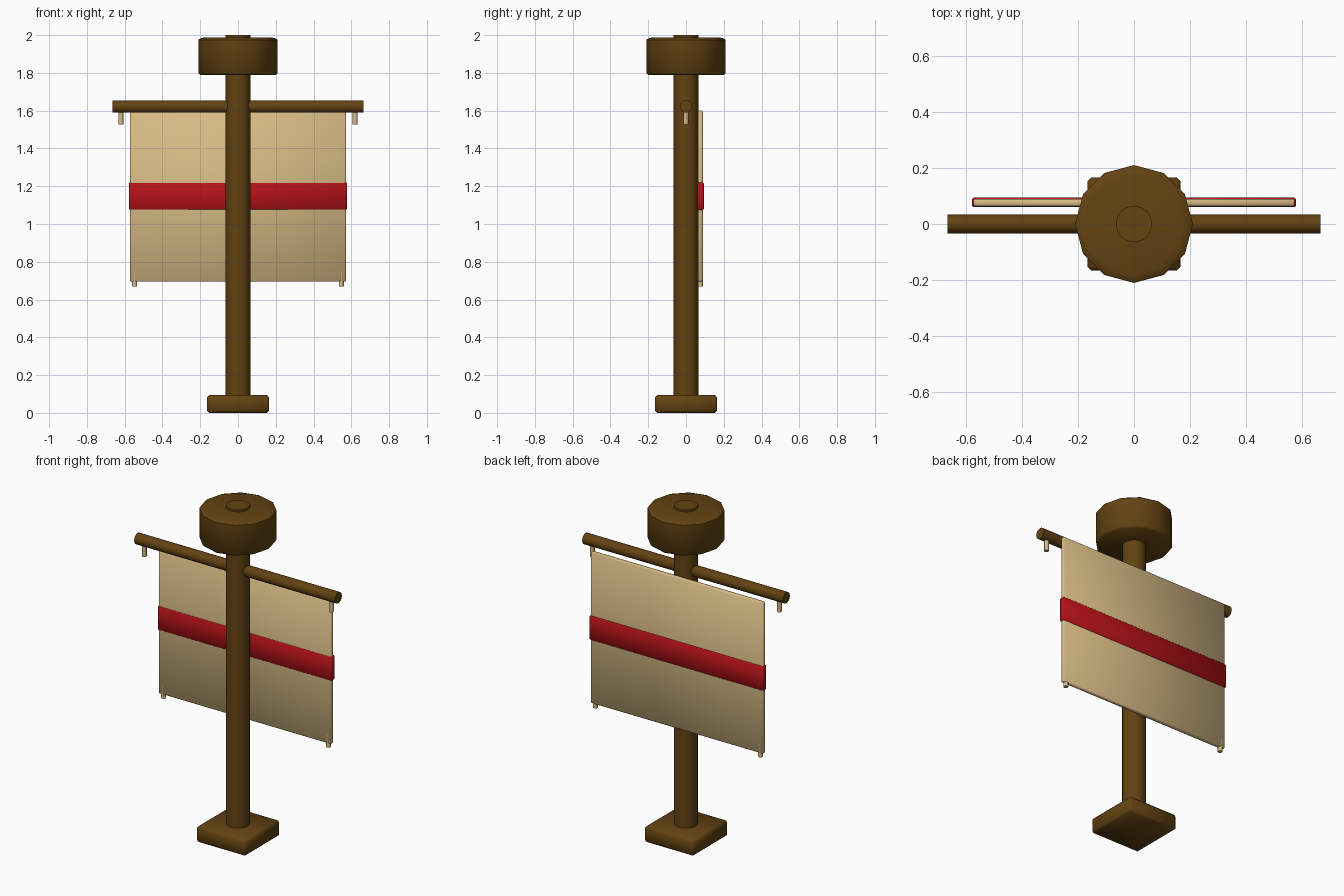
import bpy, bmesh, math
from mathutils import Matrix

if "Cube" in bpy.data.objects:
    bpy.data.objects.remove(bpy.data.objects["Cube"])


def material(name, rgb):
    m = bpy.data.materials.new(name)
    m.diffuse_color = (*rgb, 1)
    m.use_nodes = True
    m.node_tree.nodes["Principled BSDF"].inputs["Base Color"].default_value = m.diffuse_color
    return m


WOOD = material("dark wood", (0.125, 0.055, 0.006))
CLOTH = material("tan cloth", (0.68, 0.50, 0.235))
RED = material("red band", (0.46, 0.006, 0.009))


def finish(name, bm, mat, bevel, angle):
    """Bevel the sharp edges, make the object and shade it smooth."""
    if bevel:
        edges = [e for e in bm.edges if e.calc_face_angle(0) > math.radians(50)]
        bmesh.ops.bevel(bm, geom=edges, offset=bevel, segments=1, affect='EDGES')
    bmesh.ops.recalc_face_normals(bm, faces=bm.faces)
    me = bpy.data.meshes.new(name)
    bm.to_mesh(me)
    bm.free()
    me.materials.append(mat)
    ob = bpy.data.objects.new(name, me)
    bpy.context.collection.objects.link(ob)
    bpy.ops.object.select_all(action='DESELECT')
    ob.select_set(True)
    bpy.context.view_layer.objects.active = ob
    bpy.ops.object.shade_smooth_by_angle(angle=math.radians(angle))
    return ob


def box(name, lo, hi, mat, bevel):
    size = [b - a for a, b in zip(lo, hi)]
    mid = [(a + b) / 2 for a, b in zip(lo, hi)]
    bm = bmesh.new()
    bmesh.ops.create_cube(bm, size=1, matrix=Matrix.Translation(mid) @ Matrix.Diagonal((*size, 1)))
    return finish(name, bm, mat, bevel, 50)


def rod(name, mid, radius, length, mat, sides=16, along_x=False, bevel=0.0):
    turn = Matrix.Rotation(math.pi / 2, 4, 'Y') if along_x else Matrix()
    bm = bmesh.new()
    bmesh.ops.create_cone(bm, cap_ends=True, segments=sides, radius1=radius, radius2=radius,
                          depth=length, matrix=Matrix.Translation(mid) @ turn)
    return finish(name, bm, mat, bevel, 50)


def lathe(name, profile, sides, mat):
    """Turn a (radius, height) profile around z and close both ends."""
    bm = bmesh.new()
    rings = [[bm.verts.new((r * math.cos(2 * math.pi * i / sides),
                            r * math.sin(2 * math.pi * i / sides), z)) for i in range(sides)]
             for r, z in profile]
    for a, b in zip(rings, rings[1:]):
        for i in range(sides):
            j = (i + 1) % sides
            bm.faces.new((a[i], a[j], b[j], b[i]))
    bm.faces.new(rings[0][::-1])
    bm.faces.new(rings[-1])
    return finish(name, bm, mat, 0, 50)


# Foot, post and heavy cap
box("base", (-0.165, -0.165, 0), (0.165, 0.165, 0.095), WOOD, 0.012)
rod("post", (0, 0, 1.02), 0.065, 1.96, WOOD)
lathe("cap", [(0.20, 1.79), (0.21, 1.80), (0.21, 1.975), (0.20, 1.982), (0.18, 1.988)], 12, WOOD)

# Crossbar
rod("crossbar", (0, 0, 1.622), 0.033, 1.33, WOOD, along_x=True)

# Banner cloth with its red band
box("banner", (-0.572, 0.063, 0.695), (0.572, 0.089, 1.60), CLOTH, 0.005)
box("banner_band", (-0.577, 0.060, 1.075), (0.577, 0.094, 1.22), RED, 0.005)

# Hanging pegs under the bar and at the lower corners of the cloth
for side, sx in (("left", -1), ("right", 1)):
    rod("bar_peg_" + side, (sx * 0.62, 0, 1.568), 0.013, 0.08, CLOTH, sides=8)
    rod("hem_peg_" + side, (sx * 0.547, 0.076, 0.71), 0.0135, 0.08, CLOTH, sides=8)
